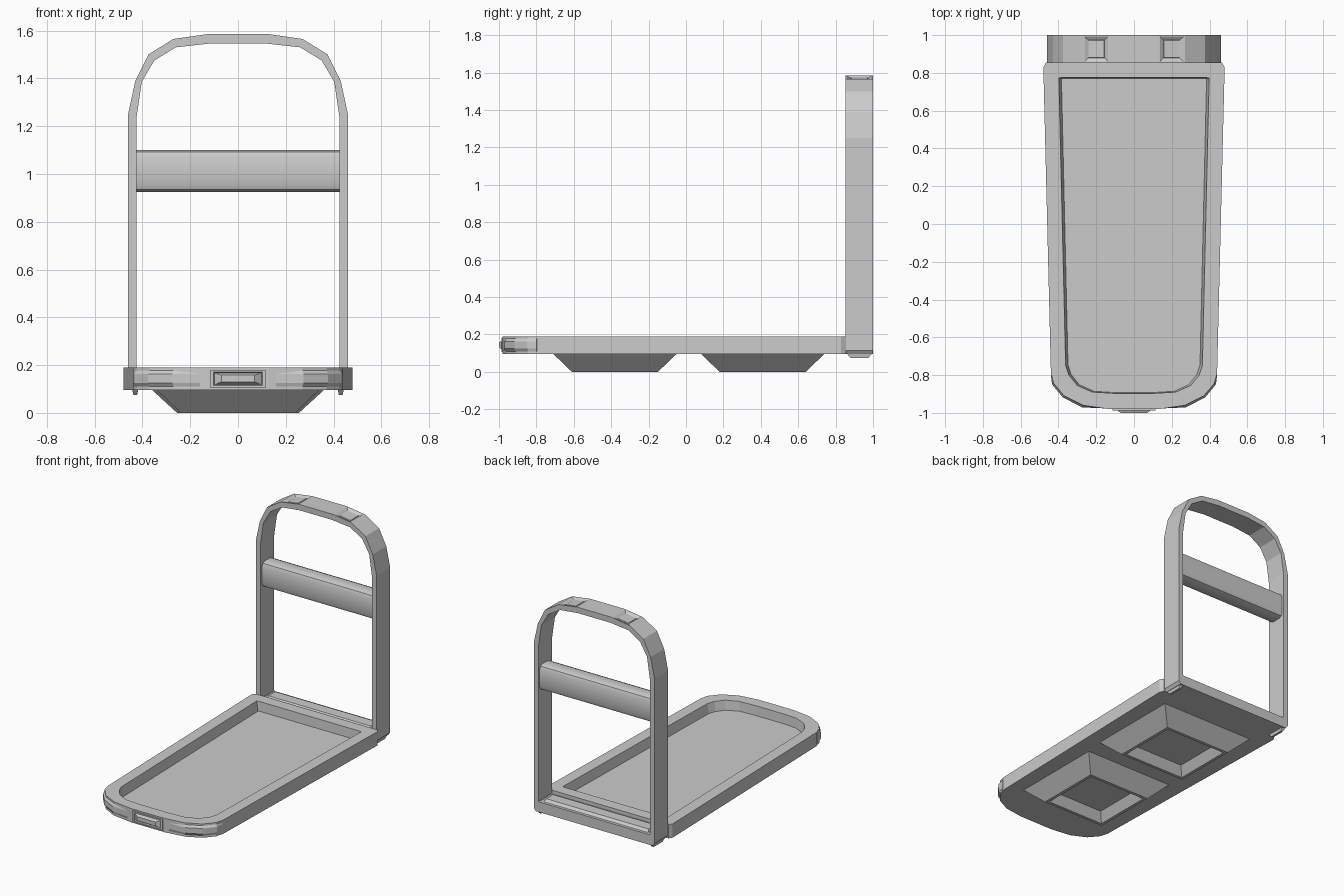
import bpy, bmesh

if "Cube" in bpy.data.objects:
    bpy.data.objects.remove(bpy.data.objects["Cube"])

def finish(name, bm):
    bmesh.ops.recalc_face_normals(bm, faces=bm.faces)
    me = bpy.data.meshes.new(name)
    bm.to_mesh(me)
    bm.free()
    ob = bpy.data.objects.new(name, me)
    bpy.context.collection.objects.link(ob)
    return ob

def loft(rings, closed=False):
    """Skin equal-length rings of 3D points; cap both ends unless closed."""
    bm = bmesh.new()
    vs = [[bm.verts.new(p) for p in r] for r in rings]
    n = len(vs[0])
    pairs = list(zip(vs, vs[1:])) + ([(vs[-1], vs[0])] if closed else [])
    for a, b in pairs:
        for i in range(n):
            j = (i + 1) % n
            bm.faces.new((a[i], a[j], b[j], b[i]))
    if not closed:
        bm.faces.new(vs[0])
        bm.faces.new(vs[-1])
    bmesh.ops.recalc_face_normals(bm, faces=bm.faces)
    return bm

def mirrored(half):
    return half + [(-a, b) for a, b in reversed(half)]

def rect_z(x0, x1, y0, y1, z):
    return [(x0, y0, z), (x1, y0, z), (x1, y1, z), (x0, y1, z)]

def rect_y(x, z0, z1, y):
    return [(-x, y, z0), (x, y, z0), (x, y, z1), (-x, y, z1)]

# Deck: tapered tray with rounded nose and sunken floor
outer = [(.465, .855), (.48, .83), (.44, -.79), (.425, -.845), (.37, -.91), (.27, -.96), (.13, -.98)]
inner = [(.385, .775), (.398, .772), (.362, -.75), (.345, -.80), (.30, -.855), (.22, -.89), (.10, -.897)]
floor = [(x * .965, y * .995) for x, y in inner]
finish("deck", loft([[(x, y, z) for x, y in mirrored(o)] for o, z in
                     ((outer, .095), (outer, .19), (inner, .19), (floor, .125))]))

# Handle frame: closed hoop with base bar
hoop_out = [(.445, .095), (.46, .115), (.46, 1.25), (.43, 1.39), (.375, 1.50), (.27, 1.565), (.13, 1.585)]
hoop_in = [(.42, .165), (.424, .17), (.424, 1.24), (.403, 1.385), (.35, 1.475), (.26, 1.53), (.125, 1.545)]
bm = loft([[(x, y, z) for x, z in mirrored(h)] for h, y in
           ((hoop_out, .852), (hoop_out, 1), (hoop_in, 1), (hoop_in, .852))], closed=True)
# Square sockets set in the sloped facets on top
pads = [f for f in bm.faces if f.normal.z > .9 and .15 < abs(f.calc_center_median().x) < .25
        and f.calc_center_median().z > 1.55]
for t, d in ((.012, 0), (.026, -.012), (.004, .005)):
    bmesh.ops.inset_individual(bm, faces=pads, thickness=t, depth=d)
finish("handle_frame", bm)

# Ridge on the base bar
finish("base_ridge", loft([rect_z(-.40, .40, .87, .985, .16), rect_z(-.39, .39, .89, .965, .182)]))

# Cross panel with rounded long edges
section = [(.868, .955), (.877, .934), (.898, .925), (.957, .925), (.978, .934), (.987, .955),
           (.987, 1.07), (.978, 1.091), (.957, 1.10), (.898, 1.10), (.877, 1.091), (.868, 1.07)]
panel = finish("cross_panel", loft([[(x, y, z) for y, z in section] for x in (-.43, .43)]))
bpy.context.view_layer.objects.active = panel
panel.select_set(True)
bpy.ops.object.shade_smooth_by_angle()

# Support feet: inverted frustums with hollow undersides
for name, w, b, y0, y1 in (("rear_foot", .36, .255, .08, .74), ("front_foot", .34, .24, -.71, -.05)):
    ya, yb = y0 + .1, y1 - .1
    finish(name, loft([rect_z(-w, w, y0, y1, .096), rect_z(-b, b, ya, yb, 0),
                       rect_z(-b + .02, b - .02, ya + .02, yb - .02, 0),
                       rect_z(-b + .06, b - .06, ya + .06, yb - .06, .06)]))

# Front lamp housing
finish("front_lamp", loft([rect_y(w, a, b, y) for w, a, b, y in
                           ((.115, .105, .18, -.96), (.115, .105, .18, -.987), (.102, .114, .171, -.987),
                            (.098, .118, .167, -.98), (.07, .13, .158, -1))]))

# Wraparound corner strips and small tabs below the frame
strip = [(.155, -.976), (.27, -.96), (.37, -.91), (.425, -.845), (.44, -.80)]
push = [(0, 0), (.004, -.011), (.007, -.008), (.009, -.004), (0, 0)]
for s, side in ((1, "right"), (-1, "left")):
    rings = []
    for (x, y), (dx, dy) in zip(strip, push):
        rings.append([(s * (x - .03), y + .03, .11), (s * x, y, .11), (s * (x + dx), y + dy, .125),
                      (s * (x + dx), y + dy, .163), (s * x, y, .178), (s * (x - .03), y + .03, .178)])
    finish("corner_strip_" + side, loft(rings))
    finish("frame_tab_" + side, loft([rect_z(s * .417, s * .443, .857, .997, .10),
                                      rect_z(s * .422, s * .438, .88, .975, .075)]))
